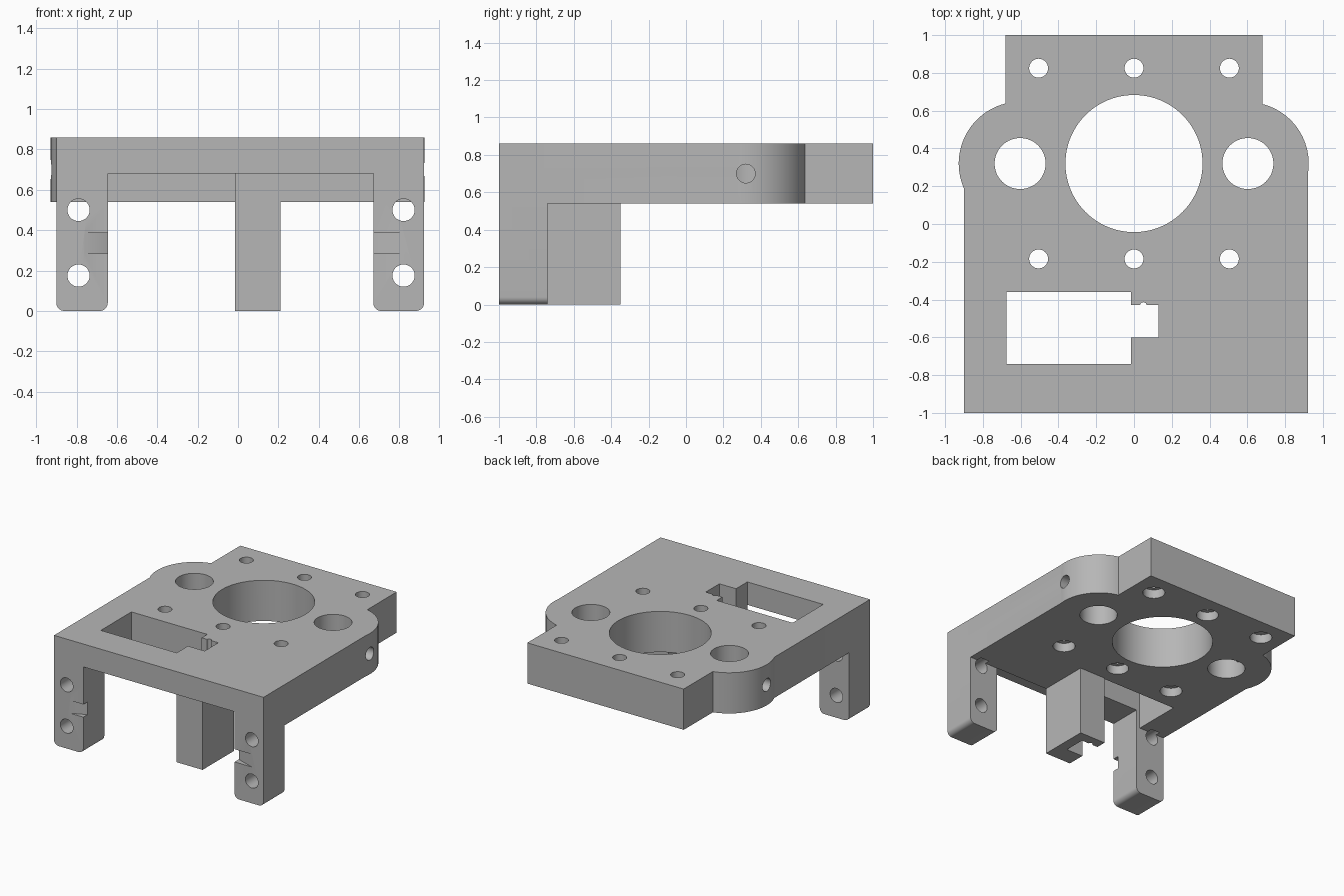
import bpy, bmesh, math
from mathutils import Matrix, Vector

cube = bpy.data.objects.get("Cube")
if cube:
    bpy.data.objects.remove(cube, do_unlink=True)

BOTTOM, TOP = 0.54, 0.86      # plate faces
HUB_Y = 0.32                  # line through the bore and the rod holes

metal = bpy.data.materials.new("mid grey")
metal.use_nodes = True
grey = (0.47, 0.47, 0.47, 1)
metal.diffuse_color = grey
metal.node_tree.nodes["Principled BSDF"].inputs["Base Color"].default_value = grey


def finish(name, bm):
    bmesh.ops.recalc_face_normals(bm, faces=bm.faces)
    mesh = bpy.data.meshes.new(name)
    bm.to_mesh(mesh)
    bm.free()
    mesh.materials.append(metal)
    obj = bpy.data.objects.new(name, mesh)
    bpy.context.collection.objects.link(obj)
    return obj


def prism(name, points, direction):
    """Extrude a closed outline of 3D points."""
    bm = bmesh.new()
    face = bm.faces.new([bm.verts.new(p) for p in points])
    ext = bmesh.ops.extrude_face_region(bm, geom=[face])
    moved = [g for g in ext["geom"] if isinstance(g, bmesh.types.BMVert)]
    bmesh.ops.translate(bm, verts=moved, vec=direction)
    return finish(name, bm)


def box(name, x, y, z):
    points = [(x[0], y[0], z[0]), (x[1], y[0], z[0]), (x[1], y[1], z[0]), (x[0], y[1], z[0])]
    return prism(name, points, (0, 0, z[1] - z[0]))


def cylinder(name, start, end, radius, sides=48):
    a, b = Vector(start), Vector(end)
    turn = (b - a).to_track_quat("Z", "Y").to_matrix().to_4x4()
    bm = bmesh.new()
    bmesh.ops.create_cone(bm, cap_ends=True, segments=sides, radius1=radius, radius2=radius,
                          depth=(b - a).length, matrix=Matrix.Translation((a + b) / 2) @ turn)
    return finish(name, bm)


def arc(cx, cy, radius, start, end, steps):
    angles = [math.radians(start + (end - start) * i / steps) for i in range(steps + 1)]
    return [(cx + radius * math.cos(t), cy + radius * math.sin(t)) for t in angles]


def combine(tool, operation="DIFFERENCE"):
    """Apply a boolean to the bracket and discard the tool."""
    tool.hide_render = True
    mod = bracket.modifiers.new("shape", "BOOLEAN")
    mod.operation, mod.solver, mod.object = operation, "EXACT", tool
    bpy.context.view_layer.objects.active = bracket
    bpy.ops.object.modifier_apply(modifier=mod.name)
    bpy.data.objects.remove(tool, do_unlink=True)


# Plate with a rounded lobe on each side
outline = [(-0.9, -1), (0.922, -1)]
outline += arc(0.6, HUB_Y, 0.325, -8, 75.7, 24)
outline += [(0.68, 1), (-0.68, 1)]
outline += arc(-0.6, HUB_Y, 0.328, 104.3, 203.5, 28)
bracket = prism("mounting_bracket", [(x, y, BOTTOM) for x, y in outline], (0, 0, TOP - BOTTOM))

# Two front legs with rounded feet
r = 0.04
for x0, x1 in ((-0.9, -0.645), (0.67, 0.922)):
    foot = arc(x0 + r, r, r, 180, 270, 8) + arc(x1 - r, r, r, 270, 360, 8)
    shape = foot + [(x1, 0.7), (x0, 0.7)]
    combine(prism("leg", [(x, -1, z) for x, z in shape], (0, 0.26, 0)), "UNION")

# Centre column
combine(box("column", (-0.015, 0.21), (-0.74, -0.35), (0, 0.7)), "UNION")

# Recess under the front edge, then the slot and its narrow extension
combine(box("recess", (-0.645, 0.67), (-1.1, -0.74), (-0.1, 0.68)))
combine(box("slot", (-0.675, -0.015), (-0.74, -0.36), (BOTTOM - 0.1, 1)))
combine(box("channel", (-0.05, 0.13), (-0.6, -0.43), (-0.1, 1)))
combine(cylinder("channel_notch", (0.05, -0.432, -0.1), (0.05, -0.432, 1), 0.018, 16))

# Main bore and rod holes
combine(cylinder("bore", (0, HUB_Y, 0.4), (0, HUB_Y, 1), 0.363, 96))
for side in (-1, 1):
    x = side * 0.603
    combine(cylinder("rod_hole", (x, HUB_Y, 0.4), (x, HUB_Y, 1), 0.135, 64))
    combine(cylinder("clamp_hole", (x, HUB_Y, 0.7), (side * 1.1, HUB_Y, 0.7), 0.05))

# Bolt holes, counterbored from below
for x in (-0.505, 0, 0.505):
    for y in (-0.185, 0.825):
        combine(cylinder("bolt_hole", (x, y, 0.4), (x, y, 1), 0.05))
        combine(cylinder("counterbore", (x, y, 0.4), (x, y, BOTTOM + 0.07), 0.08))

# Leg screw holes and the wedge notches on the inner front edges
for hole_x, inner, outer in ((-0.79, -0.645, -0.76), (0.82, 0.67, 0.82)):
    for z in (0.175, 0.5):
        combine(cylinder("screw_hole", (hole_x, -1.1, z), (hole_x, -0.7, z), 0.055))
    lip = inner + math.copysign(0.02, inner - outer)
    wedge = [(outer, -1.0), (outer, -1.05), (lip, -1.05), (lip, -0.94)]
    combine(prism("wedge", [(x, y, 0.285) for x, y in wedge], (0, 0, 0.1)))

bpy.ops.object.select_all(action="DESELECT")
bracket.select_set(True)
bpy.context.view_layer.objects.active = bracket
bpy.ops.object.shade_smooth_by_angle(angle=math.radians(30))
